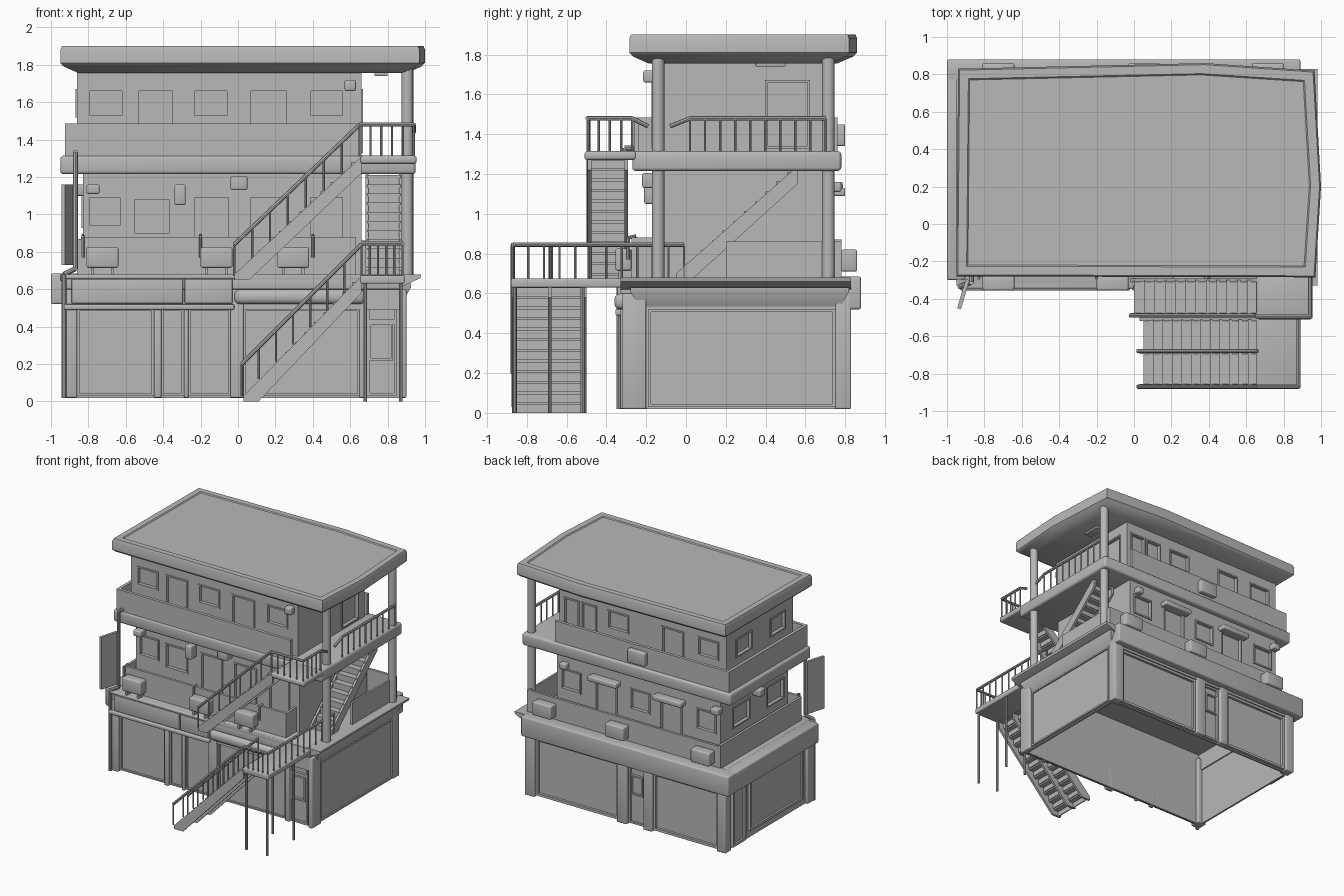
import bpy, bmesh, math
from mathutils import Vector

if "Cube" in bpy.data.objects:
    bpy.data.objects.remove(bpy.data.objects["Cube"])

grey = bpy.data.materials.new("plain grey")
grey.use_nodes = True
grey.diffuse_color = (0.48, 0.48, 0.48, 1)
grey.node_tree.nodes["Principled BSDF"].inputs["Base Color"].default_value = (0.48, 0.48, 0.48, 1)


def finish(name, bm, bevel=0, segments=3):
    if bevel:
        bmesh.ops.bevel(bm, geom=bm.edges[:], offset=bevel, segments=segments,
                        profile=0.5, affect='EDGES')
    bmesh.ops.recalc_face_normals(bm, faces=bm.faces[:])
    mesh = bpy.data.meshes.new(name)
    bm.to_mesh(mesh)
    bm.free()
    mesh.materials.append(grey)
    obj = bpy.data.objects.new(name, mesh)
    bpy.context.collection.objects.link(obj)
    bpy.ops.object.select_all(action='DESELECT')
    bpy.context.view_layer.objects.active = obj
    obj.select_set(True)
    bpy.ops.object.shade_smooth_by_angle(angle=math.radians(35))


def loft(bm, rings):
    loops = [[bm.verts.new(p) for p in ring] for ring in rings]
    for a, b in zip(loops, loops[1:]):
        for i in range(len(a)):
            j = (i + 1) % len(a)
            bm.faces.new((a[i], a[j], b[j], b[i]))
    bm.faces.new(loops[0][::-1])
    bm.faces.new(loops[-1])


def add_box(bm, x0, x1, y0, y1, z0, z1):
    loft(bm, [[(x0, y0, z), (x1, y0, z), (x1, y1, z), (x0, y1, z)] for z in (z0, z1)])


def boxes(name, dims, bevel=0):
    bm = bmesh.new()
    for d in dims:
        add_box(bm, *d)
    finish(name, bm, bevel)


def add_rod(bm, p, q, r=0.007, sides=8):
    p, q = Vector(p), Vector(q)
    m = (q - p).to_track_quat('Z', 'Y').to_matrix().to_4x4()
    m.translation = (p + q) / 2
    bmesh.ops.create_cone(bm, cap_ends=True, segments=sides, radius1=r, radius2=r,
                          depth=(q - p).length, matrix=m)


def rods(name, pairs, r, sides=8):
    bm = bmesh.new()
    for p, q in pairs:
        add_rod(bm, p, q, r, sides)
    finish(name, bm)


def railing(name, p, q, n, height=0.17):
    p, q, up = Vector(p), Vector(q), Vector((0, 0, height))
    posts = [p.lerp(q, i / n) for i in range(n + 1)]
    bm = bmesh.new()
    add_rod(bm, p + up, q + up, 0.011)
    for post in posts:
        add_rod(bm, post, post + up, 0.006)
    finish(name, bm)


# Facades: boxes and frames placed on a wall plane, with outward thickness t
OUT = {"front": -1, "back": 1, "right_end": -1, "left_end": 1}


def on_wall(side, plane, u0, u1, z0, z1, t):
    a, b = sorted((plane, plane + OUT[side] * t))
    return (u0, u1, a, b, z0, z1) if side in ("front", "back") else (a, b, u0, u1, z0, z1)


def opening(name, side, plane, u0, u1, z0, z1, w=0.014, depth=0.018, pane=True):
    parts = [(u0, u0 + w, z0, z1, depth), (u1 - w, u1, z0, z1, depth),
             (u0 + w, u1 - w, z1 - w, z1, depth), (u0 + w, u1 - w, z0, z0 + w, depth)]
    if pane:
        parts.append((u0 + w, u1 - w, z0 + w, z1 - w, 0.004))
    boxes(name, [on_wall(side, plane, *p) for p in parts])


def room(name, x0, x1, y0, y1, z0, z1, holes, r=0.02):
    """Core box clad with wall strips that leave sunken windows and doors."""
    parts = [(x0 + r, x1 - r, y0 + r, y1 - r, z0, z1)]
    for side, plane in (("front", y0), ("back", y1), ("right_end", x0), ("left_end", x1)):
        cursor, end = (x0, x1) if side in ("front", "back") else (y0 + r, y1 - r)
        for u0, u1, (h0, h1) in sorted(holes[side]):
            parts += [on_wall(side, plane, *s, -r) for s in
                      ((cursor, u0, z0, z1), (u0, u1, z0, h0), (u0, u1, h1, z1))]
            opening(name + "_frame", side, plane, u0 - .012, u1 + .012, h0 - .012, h1 + .012,
                    .012, .008, False)
            cursor = u1
        parts.append(on_wall(side, plane, cursor, end, z0, z1, -r))
    boxes(name, parts)


def stairs(name, x0, x1, z0, z1, lo, hi, n, swap=False, stringers=None):
    """Open flight rising from (x0, z0) to (x1, z1); swap runs it along y."""
    bm = bmesh.new()
    dx, dz = (x1 - x0) / n, (z1 - z0) / n

    def place(u, v, z):
        return (v, u, z) if swap else (u, v, z)
    for v in stringers or (lo, hi):
        loft(bm, [[place(u, v + d, z) for u, z in
                   ((x0 - .02, z0 - .02), (x0 + .06, z0 - .02), (x1, z1 - .08), (x1, z1 + .01), (x0 - .02, z0 + .01))]
                  for d in (-0.009, 0.009)])
    for i in range(n):
        u, z = x0 + i * dx, z0 + (i + 0.6) * dz
        for u1, za, zb in ((u + dx, z - 0.012, z), (u + 0.008, z - dz, z)):
            loft(bm, [[place(a, b, h) for a, b in ((u, lo), (u1, lo), (u1, hi), (u, hi))]
                      for h in (za, zb)])
    finish(name, bm)


# Ground floor: corner pillars, lintels and set-back shutters around a hollow room
boxes("ground_pillars", [(-.94, -.86, -.33, -.24, .02, .6), (.86, .90, -.32, -.2, .02, .6),
                         (-.94, -.86, .75, .83, .02, .6), (.80, .89, .75, .83, .02, .6),
                         (-.04, .03, -.33, -.27, .02, .6), (-.45, -.41, -.32, -.27, .02, .5),
                         (-.29, -.265, -.32, -.27, .02, .5), (.65, .69, -.32, -.27, .02, .6),
                         (-.27, -.19, .77, .83, .02, .6), (-.04, .05, .77, .83, .02, .6)], 0.008)
boxes("ground_lintels", [(-.9, .88, -.32, -.27, .49, .66), (-.9, .85, .77, .82, .5, .66),
                         (-.93, -.89, -.27, .78, .5, .66), (.85, .88, -.27, .78, .52, .66)])
bm = bmesh.new()
loft(bm, [[(.85, -.28 + d, z), (.925 - d, -.28 + d, z), (.925 - d, .82 - d, z), (.85, .82 - d, z)]
          for d, z in ((.05, .525), (.0, .61), (.0, .63))])
finish("side_moulding", bm)
boxes("ground_walls", [(-.9, .88, -.285, -.27, .02, .55), (-.9, .85, .77, .785, .02, .55),
                       (-.915, -.9, -.28, .78, .02, .55), (.855, .875, -.28, .78, .02, .55)])
for u0, u1 in ((-.86, -.45), (-.41, -.29), (-.265, -.04), (.03, .65)):
    opening("front_shutter", "front", -.285, u0, u1, .03, .495, .012, .02)
opening("front_door", "front", -.285, .69, .85, .03, .43, .016, .025)
opening("front_door_window", "front", -.289, .70, .83, .22, .42, .012, .025)
opening("front_transom", "front", -.285, .69, .85, .43, .5, .012, .025)
for u0, u1 in ((-.86, -.27), (.05, .80)):
    opening("back_shutter", "back", .785, u0, u1, .03, .5, .02, .025)
opening("back_door", "back", .785, -.19, -.04, .03, .5, .015, .02)
opening("back_door_window", "back", .789, -.17, -.06, .27, .43, .012, .02)
opening("side_shutter", "left_end", .875, -.19, .75, .03, .52, .014, .015)
opening("street_side_shutter", "right_end", -.915, -.2, .5, .08, .5, .02, .02)
opening("street_side_door", "right_end", -.915, .55, .72, .03, .5, .02, .02)

# First floor slab, canopy strips and the boards along the front
boxes("first_slab_canopy", [(-1.0, .89, .76, .88, .52, .685), (-1.0, -.9, -.30, .80, .52, .685)], 0.012)
boxes("first_slab", [(-.95, .90, -.33, .83, .645, .68)], 0.006)
bm = bmesh.new()
loft(bm, [[(.85, -.33, z), (x, -.33, z), (x, .83, z), (.85, .83, z)]
          for x, z in ((.89, .62), (.975, .66), (.98, .68))])
finish("slab_side_flare", bm)
boxes("front_roll_canopy", [(-.02, .68, -.36, -.28, .52, .60)], 0.03)
boxes("front_fascia", [(-.93, .88, -.33, -.29, .60, .66)], 0.006)
boxes("front_board", [(-.89, -.295, -.345, -.32, .525, .655), (-.285, -.03, -.345, -.32, .525, .655)], 0.004)
boxes("front_board_trim", [(-.93, -.02, -.355, -.3, .49, .52), (-.93, .0, -.345, -.3, .655, .68)], 0.008)

# Middle and top floor rooms with sunken windows and doors
TOP_W, TOP_D, MID_W, MID_D = (1.53, 1.66), (1.34, 1.66), (.94, 1.09), (.72, 1.09)
room("middle_room", -.83, .66, -.14, .735, .67, 1.23, {
    "front": ((-.79, -.63, MID_W), (-.55, -.37, (.90, 1.08)), (-.23, -.05, MID_D),
              (.07, .26, MID_D), (.39, .56, MID_D)),
    "back": ((-.78, -.62, MID_W), (-.47, -.29, MID_D), (-.18, -.02, MID_W),
             (.12, .30, MID_D), (.45, .61, MID_W)),
    "right_end": ((-.07, .13, MID_W), (.37, .57, MID_W)), "left_end": ()})
room("top_room", -.86, .66, -.165, .70, 1.30, 1.79, {
    "front": ((-.79, -.62, TOP_W), (-.53, -.35, TOP_D), (-.23, -.06, TOP_W),
              (.07, .26, TOP_D), (.39, .56, TOP_W)),
    "back": ((-.78, -.61, TOP_W), (-.46, -.28, TOP_D), (.04, .21, TOP_W),
             (.33, .45, TOP_D), (.49, .61, TOP_D)),
    "right_end": ((-.05, .13, TOP_W), (.39, .57, TOP_W)), "left_end": ((.41, .61, TOP_D),)})
boxes("back_awnings", [(-.51, -.25, .72, .80, 1.09, 1.13), (.08, .34, .72, .80, 1.09, 1.13)], 0.008)

# Low balcony walls and the upper parapet
boxes("low_wall", [(-.84, .63, -.275, -.255, .67, .88), (-.85, .9, .76, .78, .67, .86),
                   (-.86, -.84, -.275, .78, .67, .87), (.885, .90, .2, .76, .67, .86),
                   (.61, .63, -.255, -.13, .67, .88)])
boxes("second_slab", [(-.95, .95, -.27, .78, 1.215, 1.315)], 0.018)
boxes("balcony_parapet", [(-.925, .66, -.26, -.235, 1.30, 1.485), (-.925, .66, .735, .76, 1.30, 1.485),
                          (-.925, -.9, -.235, .735, 1.30, 1.485)])

# Roof with flared eaves and a shallow sunken top
outline = [(-.95, -.28), (.97, -.285), (1.0, .2), (.965, .82), (.38, .86), (-.94, .83)]
cx, cy = .02, .28
bm = bmesh.new()
loft(bm, [[(cx + (x - cx) * (1 - k / .97), cy + (y - cy) * (1 - k / .57), z) for x, y in outline]
          for k, z in ((.10, 1.755), (.02, 1.79), (0, 1.81), (0, 1.88), (.008, 1.90),
                       (.055, 1.90), (.062, 1.893))])
finish("roof", bm)
boxes("ceiling_lamp", [(.73, .80, .35, .5, 1.74, 1.77)], 0.005)

# Corner columns
rods("porch_columns", [((.905, y, .66), (.905, y, 1.79)) for y in (-.14, .715)], 0.032, 16)

# Wall lamps and air conditioners
boxes("wall_lamps", [(-.81, -.74, -.21, -.13, 1.11, 1.16), (-.34, -.28, -.21, -.13, 1.05, 1.16),
                     (-.04, .05, -.22, -.13, 1.13, 1.205), (.57, .63, -.215, -.15, 1.66, 1.72),
                     (-.84, -.77, .71, .79, 1.11, 1.16), (.55, .61, .71, .78, 1.11, 1.16),
                     (-.9, -.82, .25, .32, 1.1, 1.16)], 0.01)
boxes("air_conditioners", [(x, x + .17, -.355, -.275, .715, .825) for x in (-.81, -.20, .21)]
      + [(x, x + .17, .78, .86, .71, .82) for x in (-.81, -.03, .63)]
      + [(-.18, -.02, .75, .80, 1.34, 1.45)], 0.01)
boxes("conditioner_feet", [(x + d, x + d + .015, -.34, -.27, .675, .72)
                           for x in (-.81, -.20, .21) for d in (.025, .13)])
rods("conditioner_hoses", [(p, q) for x in (-.83, -.2, .40) for p, q in
                           (((x, -.29, .77), (x, -.29, .88)), ((x, -.29, .88), (x, -.25, .89)))], 0.008)

# Drain pipe and projecting blade board at the street corner
path = [(-.87, -.25, 1.33), (-.87, -.31, 1.33), (-.87, -.31, .71), (-.93, -.335, .68), (-.93, -.335, .02)]
rods("drain_pipe", list(zip(path, path[1:])), 0.014, 10)
bm = bmesh.new()
loft(bm, [[(-.945, -.45, z), (-.925, -.455, z), (-.88, -.30, z), (-.90, -.295, z)] for z in (.73, 1.16)])
finish("blade_board", bm)

# Outside stairs, landings and their legs
stairs("lower_stairs", .05, .66, .02, .66, -.865, -.51, 12, stringers=(-.865, -.685, -.51))
stairs("upper_stairs", .0, .66, .67, 1.30, -.485, -.30, 12)
stairs("porch_stairs", -.03, .56, .69, 1.23, .69, .87, 11, swap=True)
boxes("lower_landing", [(.655, .89, -.88, -.29, .63, .675)], 0.008)
boxes("upper_landing", [(.655, .955, -.51, -.25, 1.27, 1.315)], 0.015)
rods("landing_legs", [((x, y, 0), (x, y, .65)) for x in (.68, .87) for y in (-.86, -.52)], 0.010)

# Railings
for y in (-.87, -.68):
    railing("lower_stair_railing", (.02, y, .03), (.66, y, .67), 7)
railing("upper_stair_railing", (-.02, -.49, .67), (.65, -.49, 1.31), 7)
railing("lower_landing_front_railing", (.66, -.87, .675), (.88, -.87, .675), 5)
railing("lower_landing_side_railing", (.88, -.87, .675), (.88, -.01, .675), 11)
railing("upper_landing_front_railing", (.65, -.495, 1.31), (.94, -.495, 1.31), 5)
railing("upper_landing_side_railing", (.94, -.495, 1.31), (.94, -.27, 1.31), 4)
railing("porch_railing", (.935, .02, 1.31), (.935, .70, 1.31), 9)
rods("railing_ends", [((.935, .02, 1.48), (.935, -.08, 1.44)), ((.94, -.27, 1.48), (.94, -.19, 1.44))], 0.011)
